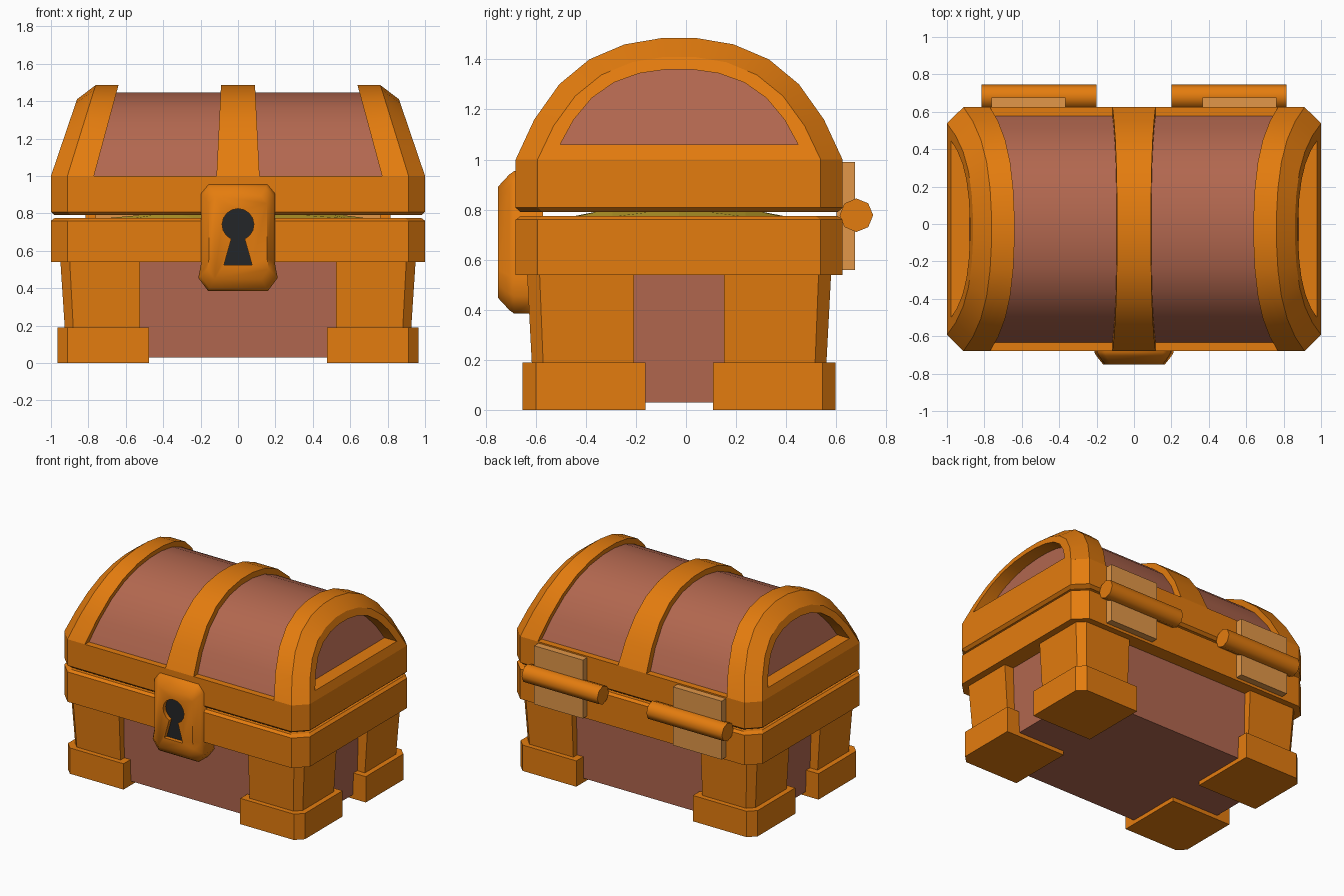
import bpy, bmesh, math

if "Cube" in bpy.data.objects:
    bpy.data.objects.remove(bpy.data.objects["Cube"])

YC = -0.0275  # chest box centre in y (lock and hinges balance the rest)


def material(name, rgb):
    m = bpy.data.materials.new(name)
    m.diffuse_color = (*rgb, 1)
    m.use_nodes = True
    m.node_tree.nodes["Principled BSDF"].inputs["Base Color"].default_value = m.diffuse_color
    return m


ORANGE = material("orange_metal", (0.775, 0.202, 0.0045))
WOOD = material("brown_wood", (0.445, 0.136, 0.078))
TAN = material("tan_plate", (0.76, 0.31, 0.065))
GOLD = material("gold", (0.65, 0.45, 0.03))
DARK = material("dark_keyhole", (0.017, 0.019, 0.021))


def finish(name, bm, mats, smooth=None):
    bmesh.ops.recalc_face_normals(bm, faces=bm.faces)
    me = bpy.data.meshes.new(name)
    bm.to_mesh(me)
    bm.free()
    for m in mats:
        me.materials.append(m)
    ob = bpy.data.objects.new(name, me)
    bpy.context.collection.objects.link(ob)
    if smooth:
        shade(ob, smooth)
    return ob


def activate(ob):
    bpy.ops.object.select_all(action='DESELECT')
    ob.select_set(True)
    bpy.context.view_layer.objects.active = ob


def shade(ob, degrees):
    activate(ob)
    bpy.ops.object.shade_smooth_by_angle(angle=math.radians(degrees))


def loft(name, loops, mats, caps=(0, 0), smooth=None):
    """Skin closed loops in order; caps = material index of each end, or None."""
    bm = bmesh.new()
    rings = [[bm.verts.new(p) for p in loop] for loop in loops]
    n = len(rings[0])
    for a, b in zip(rings, rings[1:]):
        for i in range(n):
            j = (i + 1) % n
            bm.faces.new((a[i], a[j], b[j], b[i]))
    for ring, cap in zip((rings[0], rings[-1]), caps):
        if cap is not None:
            bm.faces.new(ring).material_index = cap
    return finish(name, bm, mats, smooth)


def octagon(hx, hy, z, c=0.088):
    """Rectangle with chamfered corners."""
    pts = [(hx, hy - c), (hx - c, hy), (c - hx, hy), (-hx, hy - c),
           (-hx, c - hy), (c - hx, -hy), (hx - c, -hy), (hx, c - hy)]
    return [(x, y + YC, z) for x, y in pts]


HALF = [(1, 0), (.886, .33), (.733, .62), (.549, .825), (.334, .948), (.107, 1)]
ARCH = HALF + [(-u, v) for u, v in reversed(HALF)]


def arch(x, hy, h, lean, z0=1.0, side=1):
    """Lid arch whose x shrinks towards the top."""
    return [(side * (x - lean * (z0 + v * h - 1)), YC + u * hy, z0 + v * h)
            for u, v in ARCH]


# lower body and rim
loft("body", [octagon(.86, .54, .03, .03), octagon(.88, .555, .7, .03)], [WOOD])
loft("lower_rim", [octagon(.86, .52, .54), octagon(1, .6525, .54),
                   octagon(1, .6525, .76), octagon(.98, .6325, .775),
                   octagon(.86, .52, .775), octagon(.86, .52, .6)],
     [ORANGE], (None, None))

# gold heap inside
bm = bmesh.new()
bmesh.ops.create_icosphere(bm, subdivisions=2, radius=1)
bmesh.ops.scale(bm, vec=(.85, .53, .1), verts=bm.verts)
bmesh.ops.translate(bm, vec=(0, YC, .72), verts=bm.verts)
finish("gold_heap", bm, [GOLD])


# corner posts and feet
def corner(xi, yi, xo, yo, c, z, sx, sy):
    pts = [(xi, yi), (xo, yi), (xo, yo - c), (xo - c, yo), (xi, yo)]
    return [(sx * x, YC + sy * y, z) for x, y in pts]


for sx, side in ((-1, "left"), (1, "right")):
    for sy, end in ((-1, "front"), (1, "back")):
        loft(f"{side}_{end}_post",
             [corner(.525, .18, .925, .587, .045, .17, sx, sy),
              corner(.525, .18, .95, .607, .05, .55, sx, sy)], [ORANGE])
        loft(f"{side}_{end}_foot",
             [corner(.475, .135, .965, .625, .053, z, sx, sy) for z in (0, .19)],
             [ORANGE])

# lid: rim, wooden vault, middle band, end bands with recessed panels
loft("lid_rim", [octagon(.98, .6325, .79), octagon(1, .6525, .808),
                 octagon(1, .6525, 1)], [ORANGE])
loft("lid_wood", [arch(s * .82, .61, .455, s * .3, .99) for s in (-1, 1)],
     [WOOD], smooth=30)
loft("middle_band", [arch(s * .115, .6525, .485, s * .05) for s in (-1, 1)],
     [ORANGE], smooth=30)
for s, side in ((-1, "left"), (1, "right")):
    loft(f"{side}_end_band",
         [arch(.77, .6, .435, .27, side=s), arch(.77, .6525, .485, .27, side=s),
          arch(.912, .6525, .485, .31, side=s), arch(1, .565, .41, .34, side=s),
          arch(1, .475, .3, .34, 1.06, s), arch(.9, .475, .3, .34, 1.06, s)],
         [ORANGE, WOOD], (None, 1), smooth=30)

# lock with cut keyhole
OUTLINE = [(.157, .955), (.198, .905), (.198, .53), (.212, .455), (.16, .385)]
OUTLINE += [(-x, z) for x, z in reversed(OUTLINE)]
lock = loft("lock", [[(x * k, y, .67 + (z - .67) * k) for x, z in OUTLINE]
                     for y, k in ((-.57, 1), (-.685, 1), (-.705, .95), (-.75, .78))],
            [ORANGE])
hole = [(.085 * math.cos(a), .74 + .085 * math.sin(a))
        for a in (math.radians(-65 + 310 * i / 14) for i in range(15))]
hole += [(-.075, .525), (.075, .525)]
cutter = loft("keyhole_cutter", [[(x, y, z) for x, z in hole] for y in (-.8, -.715)],
              [ORANGE])
cutter.hide_render = True
mod = lock.modifiers.new("keyhole", 'BOOLEAN')
mod.operation = 'DIFFERENCE'
mod.solver = 'EXACT'
mod.object = cutter
activate(lock)
bpy.ops.object.modifier_apply(modifier=mod.name)
bpy.data.objects.remove(cutter)
shade(lock, 50)
loft("keyhole", [[(x, y, z) for x, z in hole] for y in (-.72, -.712)], [DARK])

# hinges: plate and eight-sided pin
for s, side in ((-1, "left"), (1, "right")):
    loft(f"{side}_hinge_plate",
         [[(s * x, y, z) for x, y in ((.367, .6), (.763, .6), (.763, .675), (.367, .675))]
          for z in (.56, .99)], [TAN])
    ring = [(.68 + .067 * math.cos(i * math.pi / 4), .778 + .067 * math.sin(i * math.pi / 4))
            for i in range(8)]
    loft(f"{side}_hinge_pin", [[(s * x, y, z) for y, z in ring] for x in (.2, .815)],
         [ORANGE], smooth=50)
